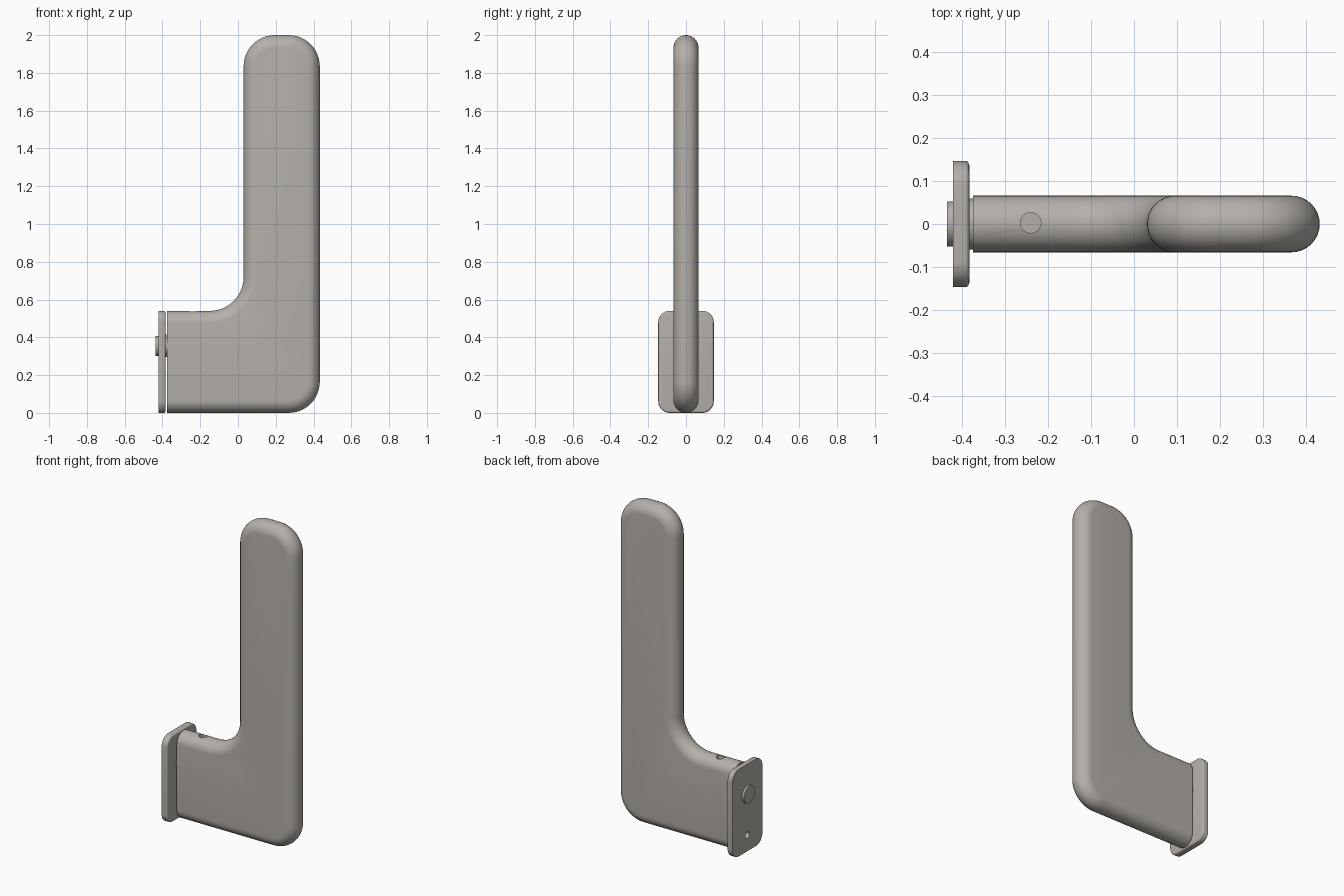
import bpy, bmesh, math
from mathutils import Matrix

if "Cube" in bpy.data.objects:
    bpy.data.objects.remove(bpy.data.objects["Cube"])

metal = bpy.data.materials.new("satin_nickel")
metal.diffuse_color = (0.46, 0.43, 0.40, 1)
metal.use_nodes = True
metal.node_tree.nodes["Principled BSDF"].inputs["Base Color"].default_value = metal.diffuse_color


def finish(name, bm, smooth=True):
    bmesh.ops.recalc_face_normals(bm, faces=bm.faces)
    me = bpy.data.meshes.new(name)
    bm.to_mesh(me)
    bm.free()
    ob = bpy.data.objects.new(name, me)
    bpy.context.collection.objects.link(ob)
    me.materials.append(metal)
    return ob


def arc(cx, cz, r, a0, a1, n=12):
    return [(cx + r * math.cos(math.radians(a0 + (a1 - a0) * i / n)),
             cz + r * math.sin(math.radians(a0 + (a1 - a0) * i / n))) for i in range(n + 1)]


def loft(bm, rings):
    rows = [[bm.verts.new(p) for p in ring] for ring in rings]
    n = len(rows[0])
    for a, b in zip(rows, rows[1:]):
        for i in range(n):
            bm.faces.new((a[i], a[(i + 1) % n], b[(i + 1) % n], b[i]))
    bm.faces.new(rows[0])
    bm.faces.new(rows[-1])


def cylinder(name, r, lo, hi, axis, a, b):
    """Cylinder along x (centred on y=a, z=b) or along z (centred on x=a, y=b)."""
    bm = bmesh.new()
    bmesh.ops.create_cone(bm, cap_ends=True, segments=32, radius1=r, radius2=r, depth=hi - lo)
    mid = (lo + hi) / 2
    if axis == 'X':
        m = Matrix.Translation((mid, a, b)) @ Matrix.Rotation(math.pi / 2, 4, 'Y')
    else:
        m = Matrix.Translation((a, b, mid))
    bm.transform(m)
    return finish(name, bm)


def cut(ob, cutter):
    mod = ob.modifiers.new("hole", 'BOOLEAN')
    mod.operation = 'DIFFERENCE'
    mod.solver = 'EXACT'
    mod.object = cutter
    cutter.hide_render = True
    cutter.hide_viewport = True


# L-shaped lever: outline inset layer by layer to give fully rounded edges
def lever_outline(d):
    R, F = 0.165, 0.18
    return ([(-0.375, d)]
            + arc(0.433 - R, R, R - d, -90, 0)
            + arc(0.433 - R, 2 - R, R - d, 0, 90)
            + arc(0.03 + R, 2 - R, R - d, 90, 180)
            + arc(0.03 - F, 0.54 + F, F + d, 0, -90)
            + [(-0.375, 0.54 - d)])


half, steps = 0.066, 16
rings = []
for k in range(steps + 1):
    t = -math.pi / 2 + math.pi * k / steps
    rings.append([(x, half * math.sin(t), z)
                  for x, z in lever_outline(half * (1 - math.cos(t)))])
bm = bmesh.new()
loft(bm, rings)
lever = finish("lever", bm)


# Mounting plate with rounded corners and a softened inner rim
def plate_ring(x, d):
    w, h, r = 0.147, 0.54, 0.06
    pts = (arc(w - r, r, r - d, -90, 0, 8) + arc(w - r, h - r, r - d, 0, 90, 8)
           + arc(r - w, h - r, r - d, 90, 180, 8) + arc(r - w, r, r - d, 180, 270, 8))
    return [(x, y, z) for y, z in pts]


bm = bmesh.new()
rim = 0.01
loft(bm, [plate_ring(-0.422, 0)] +
     [plate_ring(-0.384 - rim * (1 - math.sin(a)), rim * (1 - math.cos(a)))
      for a in [math.pi / 8 * i for i in range(5)]])
plate = finish("mounting_plate", bm)

# Spindle collar passing through the plate to the lever
boss = cylinder("spindle_boss", 0.053, -0.436, -0.415, 'X', 0, 0.355)
neck = cylinder("spindle_neck", 0.06, -0.39, -0.37, 'X', 0, 0.355)

# Holes: spindle bore, lower fixing hole, set screw
bore = cylinder("bore_cutter", 0.038, -0.5, -0.2, 'X', 0, 0.355)
fixing = cylinder("fixing_cutter", 0.02, -0.5, -0.38, 'X', 0, 0.1)
screw = cylinder("set_screw_cutter", 0.024, 0.37, 0.7, 'Z', -0.241, 0.003)
for ob in (lever, plate, boss, neck):
    cut(ob, bore)
cut(plate, fixing)
cut(lever, screw)

# Smooth shading with crisp edges
for ob in (lever, plate, boss, neck):
    bpy.ops.object.select_all(action='DESELECT')
    ob.select_set(True)
    bpy.context.view_layer.objects.active = ob
    for mod in list(ob.modifiers):
        bpy.ops.object.modifier_apply(modifier=mod.name)
    bpy.ops.object.shade_smooth_by_angle(angle=math.radians(30))
for ob in (bore, fixing, screw):
    bpy.data.objects.remove(ob)
